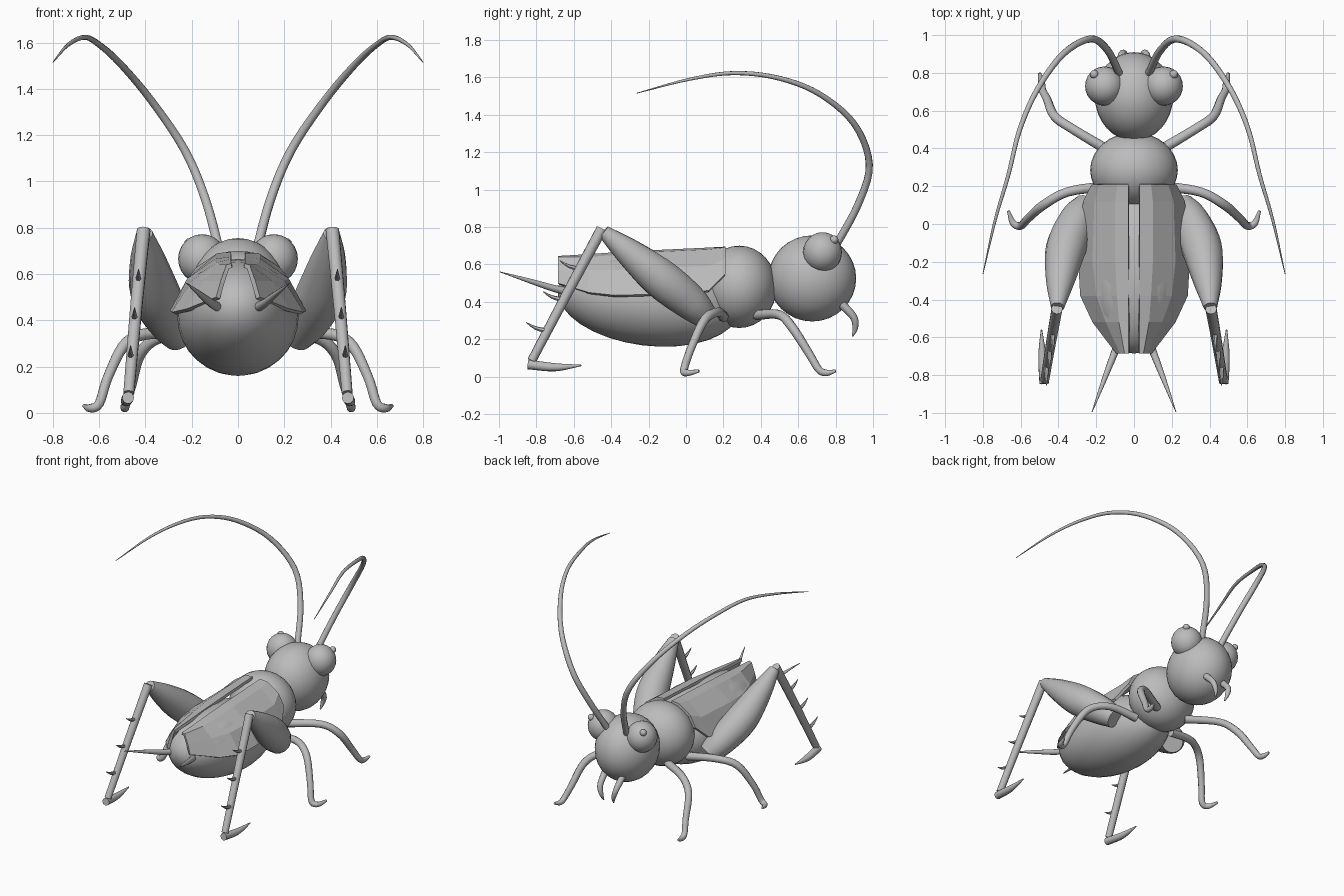
import bpy, bmesh, math
from mathutils import Vector

if "Cube" in bpy.data.objects:
    bpy.data.objects.remove(bpy.data.objects["Cube"])

grey = bpy.data.materials.new("shell_grey")
grey.diffuse_color = (0.5, 0.5, 0.5, 1)
grey.use_nodes = True
grey.node_tree.nodes["Principled BSDF"].inputs["Base Color"].default_value = grey.diffuse_color
SIDES = (("left", -1), ("right", 1))


def finish(name, mesh, smooth=True):
    obj = bpy.data.objects.new(name, mesh)
    bpy.context.collection.objects.link(obj)
    mesh.materials.clear()
    mesh.materials.append(grey)
    for p in mesh.polygons:
        p.use_smooth = smooth
    return obj


def ball(name, centre, radii, tilt=0, seg=32):
    """Ellipsoid, optionally tilted about x."""
    bm = bmesh.new()
    bmesh.ops.create_uvsphere(bm, u_segments=seg, v_segments=seg // 2, radius=1)
    mesh = bpy.data.meshes.new(name)
    bm.to_mesh(mesh)
    bm.free()
    obj = finish(name, mesh)
    obj.location, obj.scale = centre, radii
    obj.rotation_euler.x = math.radians(tilt)
    return obj


def spline(pts, steps):
    """Catmull-Rom samples through (x, y, z, radius) points."""
    pts = [Vector(p) for p in pts]
    pts = [pts[0] * 2 - pts[1]] + pts + [pts[-1] * 2 - pts[-2]]
    out = []
    for a, b, c, d in zip(pts, pts[1:], pts[2:], pts[3:]):
        for i in range(steps):
            t = i / steps
            out.append(0.5 * (2 * b + (c - a) * t + (2 * a - 5 * b + 4 * c - d) * t * t
                              + (3 * b - a - 3 * c + d) * t ** 3))
    return out + [pts[-2]]


def tube(name, pts, side, steps=5, sides=10):
    """Round limb swept along a smooth path with varying radius."""
    bm = bmesh.new()
    path = spline([(side * x, y, z, r) for x, y, z, r in pts], steps)
    pos = [p.to_3d() for p in path]
    normal, rings = None, []
    for i, p in enumerate(pos):
        tan = (pos[min(i + 1, len(pos) - 1)] - pos[max(i - 1, 0)]).normalized()
        if normal is None:
            normal = tan.orthogonal()
        normal = (normal - tan * normal.dot(tan)).normalized()
        other = tan.cross(normal)
        r = max(path[i][3], 0.001)
        rings.append([bm.verts.new(p + r * (normal * math.cos(a) + other * math.sin(a)))
                      for a in (math.tau * k / sides for k in range(sides))])
    for a, b in zip(rings, rings[1:]):
        for k in range(sides):
            j = (k + 1) % sides
            bm.faces.new((a[k], a[j], b[j], b[k]))
    bm.faces.new(rings[0][::-1])
    bm.faces.new(rings[-1])
    bmesh.ops.recalc_face_normals(bm, faces=bm.faces)
    for e in bm.edges:
        if e.calc_face_angle(0) > 0.9:
            e.smooth = False
    mesh = bpy.data.meshes.new(name)
    bm.to_mesh(mesh)
    bm.free()
    return finish(name, mesh)


# Body
ball("head", (0, 0.675, 0.525), (0.207, 0.235, 0.23))
ball("thorax", (0, 0.285, 0.48), (0.232, 0.2, 0.22))
ball("abdomen", (0, -0.2, 0.412), (0.262, 0.49, 0.247), tilt=-7)

# Wing cover rows: y, then (x, z) from inner ridge to outer edge
wing_rows = (
    (0.21, (0.03, 0.695), (0.09, 0.69), (0.18, 0.63), (0.225, 0.55)),
    (0.12, (0.03, 0.69), (0.10, 0.68), (0.21, 0.59), (0.27, 0.46)),
    (-0.20, (0.03, 0.675), (0.10, 0.665), (0.22, 0.58), (0.295, 0.44)),
    (-0.38, (0.03, 0.665), (0.09, 0.65), (0.20, 0.57), (0.285, 0.435)),
    (-0.52, (0.03, 0.655), (0.08, 0.64), (0.15, 0.57), (0.22, 0.45)),
    (-0.685, (0.03, 0.645), (0.05, 0.64), (0.075, 0.57), (0.095, 0.50)),
)


def wing(name, side):
    bm = bmesh.new()
    grid = [[bm.verts.new((side * x, y, z)) for x, z in row] for y, *row in wing_rows]
    for a, b in zip(grid, grid[1:]):
        for k in range(3):
            quad = (a[k], a[k + 1], b[k + 1], b[k])
            bm.faces.new(quad[::-1] if side > 0 else quad)
    for f in bm.faces:
        f.normal_update()
    if sum(f.normal.z for f in bm.faces) < 0:
        bmesh.ops.reverse_faces(bm, faces=bm.faces)
    mesh = bpy.data.meshes.new(name)
    bm.to_mesh(mesh)
    bm.free()
    obj = finish(name, mesh, smooth=False)
    mod = obj.modifiers.new("thickness", 'SOLIDIFY')
    mod.thickness, mod.offset = 0.02, -1


for label, s in SIDES:
    wing(label + "_wing_cover", s)

    # Head details
    ball(label + "_eye", (s * 0.155, 0.73, 0.665), (0.104, 0.104, 0.107), seg=24)
    ball(label + "_pupil", (s * 0.21, 0.792, 0.732), (0.023,) * 3, seg=12)
    tube(label + "_antenna", [
        (0.075, 0.79, 0.68, 0.021), (0.14, 0.92, 0.92, 0.02), (0.23, 0.98, 1.135, 0.019),
        (0.375, 0.90, 1.35, 0.017), (0.51, 0.715, 1.51, 0.015), (0.605, 0.50, 1.595, 0.013),
        (0.665, 0.26, 1.623, 0.011), (0.735, 0.02, 1.59, 0.008), (0.80, -0.265, 1.515, 0.002)], s)
    tube(label + "_mouthpart", [
        (0.07, 0.82, 0.40, 0.024), (0.065, 0.895, 0.32, 0.02), (0.05, 0.905, 0.26, 0.015),
        (0.04, 0.89, 0.215, 0.004)], s)

    # Front and middle legs
    tube(label + "_front_leg", [
        (0.12, 0.38, 0.33, 0.028), (0.32, 0.50, 0.33, 0.025), (0.42, 0.57, 0.26, 0.025),
        (0.46, 0.66, 0.12, 0.022), (0.485, 0.71, 0.038, 0.02), (0.49, 0.75, 0.02, 0.018),
        (0.50, 0.80, 0.03, 0.008)], s)
    tube(label + "_middle_leg", [
        (0.15, 0.20, 0.32, 0.028), (0.35, 0.17, 0.345, 0.025), (0.48, 0.10, 0.305, 0.025),
        (0.56, 0.03, 0.16, 0.022), (0.60, -0.01, 0.04, 0.021), (0.64, 0.005, 0.02, 0.018),
        (0.665, 0.07, 0.03, 0.008)], s)

    # Jumping legs
    tube(label + "_hind_thigh", [
        (0.25, 0.10, 0.325, 0.07), (0.30, 0.02, 0.40, 0.096), (0.36, -0.13, 0.52, 0.107),
        (0.39, -0.30, 0.66, 0.077), (0.405, -0.44, 0.775, 0.036)], s, sides=16)
    tube(label + "_hind_shin", [
        (0.408, -0.45, 0.79, 0.03), (0.44, -0.63, 0.455, 0.027), (0.472, -0.825, 0.085, 0.024)],
        s, steps=2)
    tube(label + "_hind_foot", [
        (0.475, -0.845, 0.065, 0.026), (0.485, -0.70, 0.05, 0.022), (0.49, -0.56, 0.06, 0.004)], s)

    # Shin spines
    for i, (y, z) in enumerate(((-0.565, 0.575), (-0.655, 0.41), (-0.745, 0.245))):
        x = 0.43 + 0.017 * i
        tube(f"{label}_shin_spine_{i + 1}", [
            (x, y, z, 0.014), (x, y - 0.06, z + 0.015, 0.01), (x, y - 0.11, z + 0.045, 0.002)],
            s, steps=2, sides=6)

    # Tail feelers
    tube(label + "_tail_feeler", [
        (0.07, -0.60, 0.45, 0.022), (0.11, -0.70, 0.47, 0.019), (0.16, -0.83, 0.51, 0.013),
        (0.222, -0.995, 0.56, 0.002)], s)
